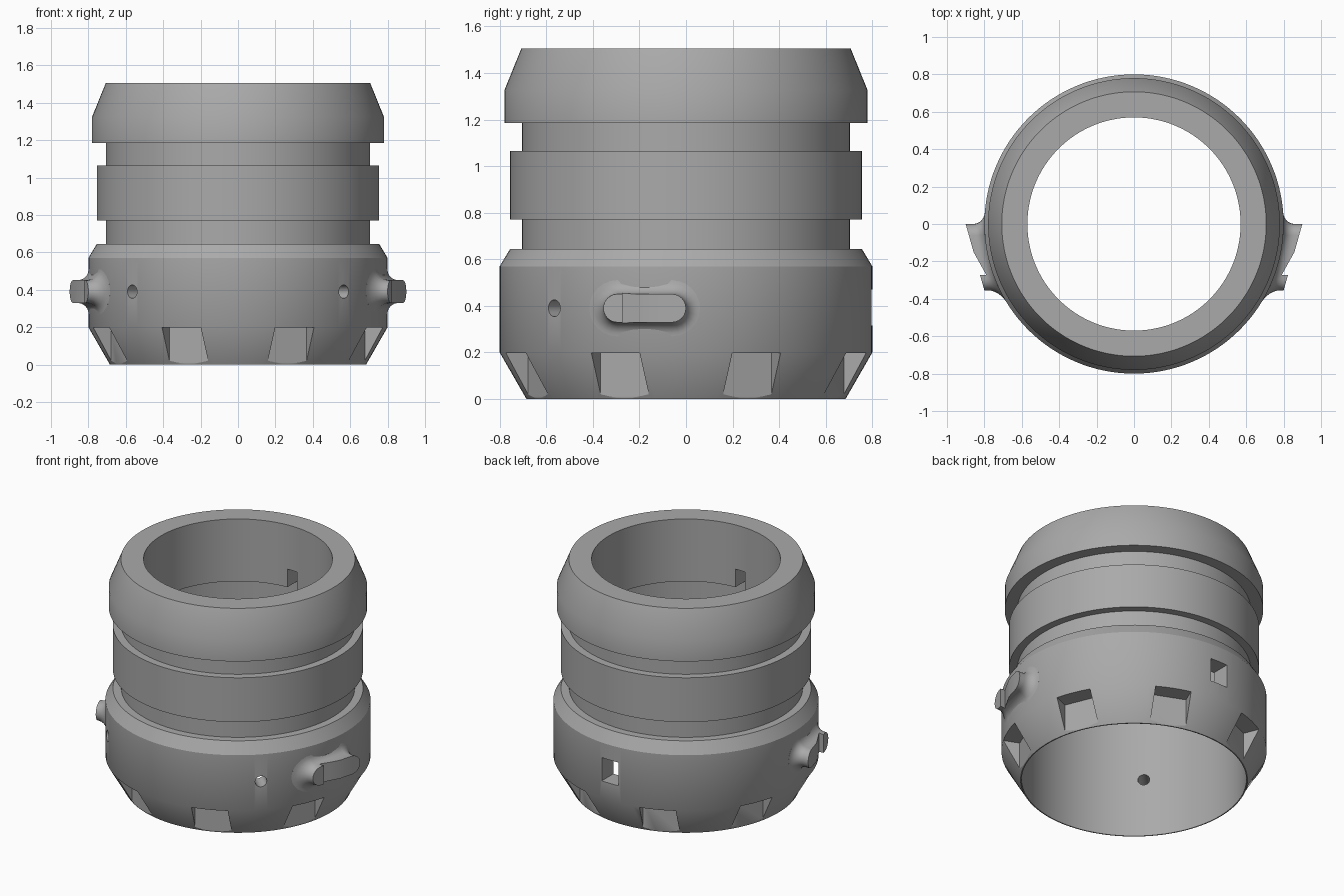
import bpy, bmesh, math
from mathutils import Matrix, Vector

cube = bpy.data.objects.get("Cube")
if cube:
    bpy.data.objects.remove(cube, do_unlink=True)

grey = bpy.data.materials.new("plain grey")
grey.use_nodes = True
COLOUR = (0.4, 0.4, 0.4, 1)
grey.diffuse_color = COLOUR
grey.node_tree.nodes["Principled BSDF"].inputs["Base Color"].default_value = COLOUR


def make_object(name, bm):
    bmesh.ops.recalc_face_normals(bm, faces=bm.faces)
    mesh = bpy.data.meshes.new(name)
    bm.to_mesh(mesh)
    bm.free()
    mesh.materials.append(grey)
    obj = bpy.data.objects.new(name, mesh)
    bpy.context.collection.objects.link(obj)
    return obj


def add_box(bm, lo, hi, turn=0):
    """Box between two corners, turned about the z axis."""
    lo, hi = Vector(lo), Vector(hi)
    place = (Matrix.Rotation(turn, 4, 'Z') @ Matrix.Translation((lo + hi) / 2)
             @ Matrix.Diagonal((*(hi - lo), 1)))
    bmesh.ops.create_cube(bm, size=1, matrix=place)


def cut(obj, cutter):
    """Subtract the cutter, bake the result and drop the cutter."""
    cutter.hide_render = True
    mod = obj.modifiers.new("cut", 'BOOLEAN')
    mod.operation, mod.solver, mod.object = 'DIFFERENCE', 'EXACT', cutter
    bpy.context.view_layer.update()
    graph = bpy.context.evaluated_depsgraph_get()
    baked = bpy.data.meshes.new_from_object(obj.evaluated_get(graph))
    obj.modifiers.clear()
    obj.data = baked
    bpy.data.objects.remove(cutter, do_unlink=True)


def smooth(obj):
    bpy.ops.object.select_all(action='DESELECT')
    obj.select_set(True)
    bpy.context.view_layer.objects.active = obj
    bpy.ops.object.shade_smooth_by_angle(angle=math.radians(30))


# Turned body: radius and height around the wall section
PROFILE = [(0.685, 0), (0.8, 0.2), (0.8, 0.57), (0.755, 0.645), (0.705, 0.645),
           (0.705, 0.77), (0.755, 0.77), (0.755, 1.065), (0.705, 1.065),
           (0.705, 1.185), (0.78, 1.185), (0.78, 1.325), (0.707, 1.505),
           (0.57, 1.505), (0.57, 1.09), (0.678, 1.09), (0.678, 0)]
SIDES = 128
bm = bmesh.new()
rings = []
for i in range(SIDES):
    a = math.tau * i / SIDES
    rings.append([bm.verts.new((r * math.cos(a), r * math.sin(a), z)) for r, z in PROFILE])
for i, ring in enumerate(rings):
    after = rings[(i + 1) % SIDES]
    for j in range(len(PROFILE)):
        k = (j + 1) % len(PROFILE)
        bm.faces.new((ring[j], after[j], after[k], ring[k]))
body = make_object("body", bm)

# Openings in the wall
bm = bmesh.new()
for i in range(8):  # pockets around the lower chamfer
    add_box(bm, (0.688, -0.112, -0.1), (1, 0.112, 0.198), math.radians(22.5 + 45 * i))
add_box(bm, (-0.062, 0.6, 0.315), (0.062, 1, 0.47))  # square window at the back
for side in (-1, 1):
    # key slots inside the upper bore
    add_box(bm, (-0.035, 0.5, 1.0), (0.035, 0.67, 1.21), math.pi / 2 * (1 - side))
    # round pin holes at the front corners
    place = (Matrix.Rotation(math.radians(-90 + 45 * side), 4, 'Z')
             @ Matrix.Translation((0.75, 0, 0.39)) @ Matrix.Rotation(math.pi / 2, 4, 'Y'))
    bmesh.ops.create_cone(bm, cap_ends=True, segments=24, radius1=0.036,
                          radius2=0.036, depth=0.3, matrix=place)
cut(body, make_object("body_cutter", bm))
smooth(body)

# Side lugs: a rounded bar flaring into the body, with a slanted outer face
R, FILLET, Z, Y0, Y1 = 0.061, 0.06, 0.39, -0.294, -0.061


def section(grow):
    points = []
    for i in range(26):
        half = i // 13
        a = math.pi * (i % 13) / 12 + math.pi * (half - 0.5)
        points.append(((Y1, Y0)[half] + (R + grow) * math.cos(a),
                       Z + (R + grow) * math.sin(a)))
    return points


def build_lug(name, side):
    bm = bmesh.new()
    loops = []
    steps = [-0.05] + [FILLET * (1 - math.cos(math.pi / 2 * i / 6)) for i in range(7)] + [None]
    for d in steps:
        near = 0 if d is None else 1 - max(d, 0) / FILLET
        grow = FILLET * (1 - math.sqrt(max(0, 1 - near * near)))
        loop = []
        for y, z in section(grow):
            if d is None:
                x = 0.9 - 0.1 * y / (Y0 - R)
            else:
                x = math.sqrt(0.64 - y * y) + d
            loop.append(bm.verts.new((x * side, y, z)))
        loops.append(loop)
    for a, b in zip(loops, loops[1:]):
        for i in range(len(a)):
            k = (i + 1) % len(a)
            bm.faces.new((a[i], a[k], b[k], b[i]))
    bm.faces.new(loops[0])
    bm.faces.new(loops[-1])
    lug = make_object(name, bm)

    # triangular eye through the lug
    bm = bmesh.new()
    tri = [(0.866, -0.135), (0.79, -0.272), (0.914, -0.272)]
    low, high = [[bm.verts.new((x * side, y, z)) for x, y in tri] for z in (0.2, 0.6)]
    bm.faces.new(low)
    bm.faces.new(high)
    for i in range(3):
        k = (i + 1) % 3
        bm.faces.new((low[i], low[k], high[k], high[i]))
    cut(lug, make_object("eye_cutter", bm))
    smooth(lug)


build_lug("left_lug", 1)
build_lug("right_lug", -1)
